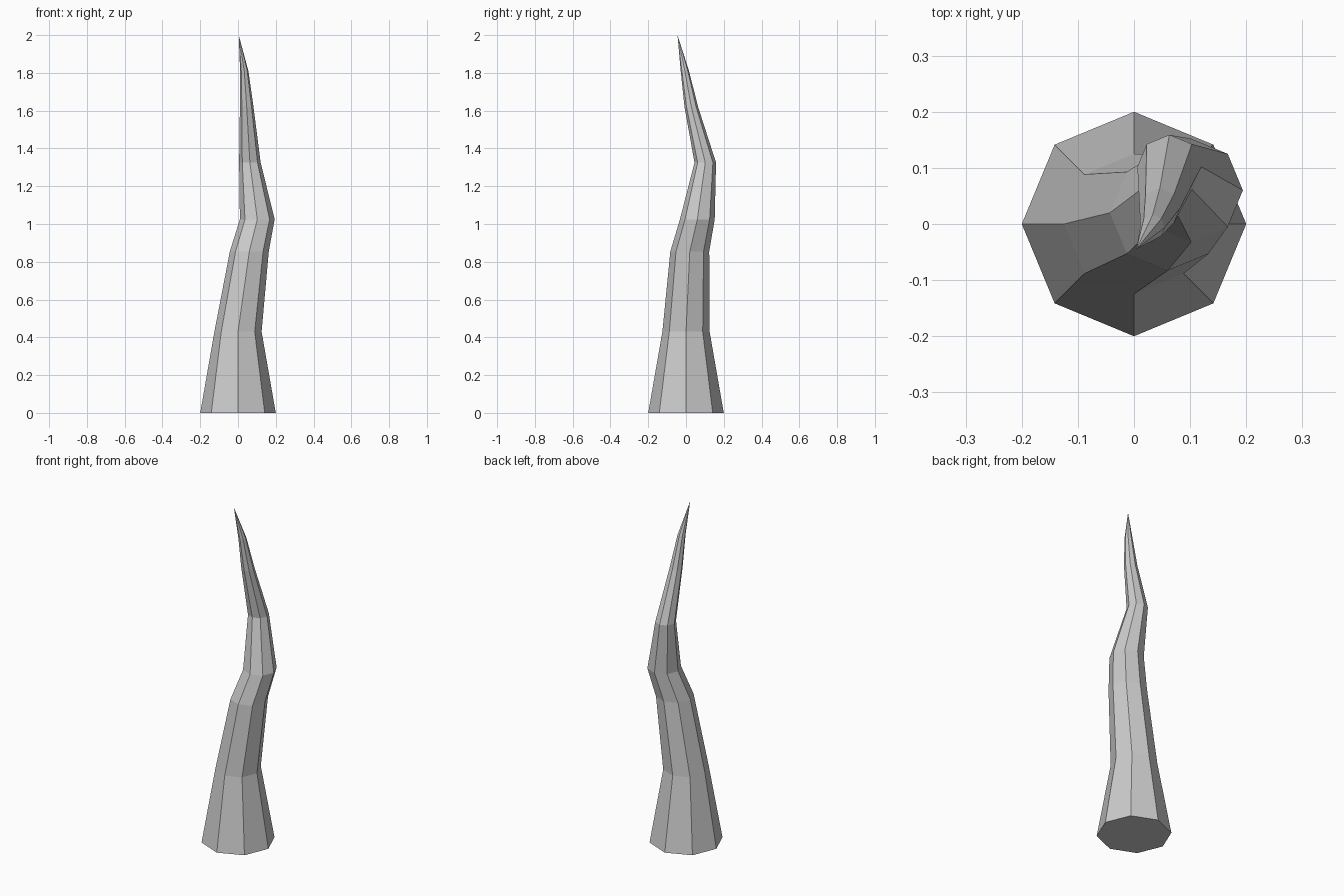
import bpy, bmesh
from math import cos, sin, tau

if "Cube" in bpy.data.objects:
    bpy.data.objects.remove(bpy.data.objects["Cube"])

SIDES = 8
# Cross-sections up the crooked spike: centre x, centre y, height, radius
RINGS = [
    (0.0, 0.0, 0.0, 0.2),
    (0.0, 0.0, 0.43, 0.125),
    (0.06, 0.02, 0.855, 0.103),
    (0.102, 0.06, 1.025, 0.092),
    (0.063, 0.102, 1.325, 0.057),
    (0.046, 0.028, 1.62, 0.036),
    (0.033, -0.006, 1.81, 0.022),
]
TIP = (0.004, -0.045, 2.0)

bm = bmesh.new()
loops = [[bm.verts.new((x + r * cos(tau * i / SIDES), y + r * sin(tau * i / SIDES), z))
          for i in range(SIDES)] for x, y, z, r in RINGS]
tip = bm.verts.new(TIP)

# Side walls, pointed top and flat base
for low, high in zip(loops, loops[1:]):
    for i in range(SIDES):
        j = (i + 1) % SIDES
        bm.faces.new((low[i], low[j], high[j], high[i]))
for i in range(SIDES):
    bm.faces.new((loops[-1][i], loops[-1][(i + 1) % SIDES], tip))
bm.faces.new(loops[0][::-1])
bmesh.ops.recalc_face_normals(bm, faces=bm.faces[:])

mesh = bpy.data.meshes.new("crooked_spike")
bm.to_mesh(mesh)
bm.free()
bpy.context.collection.objects.link(bpy.data.objects.new("crooked_spike", mesh))
